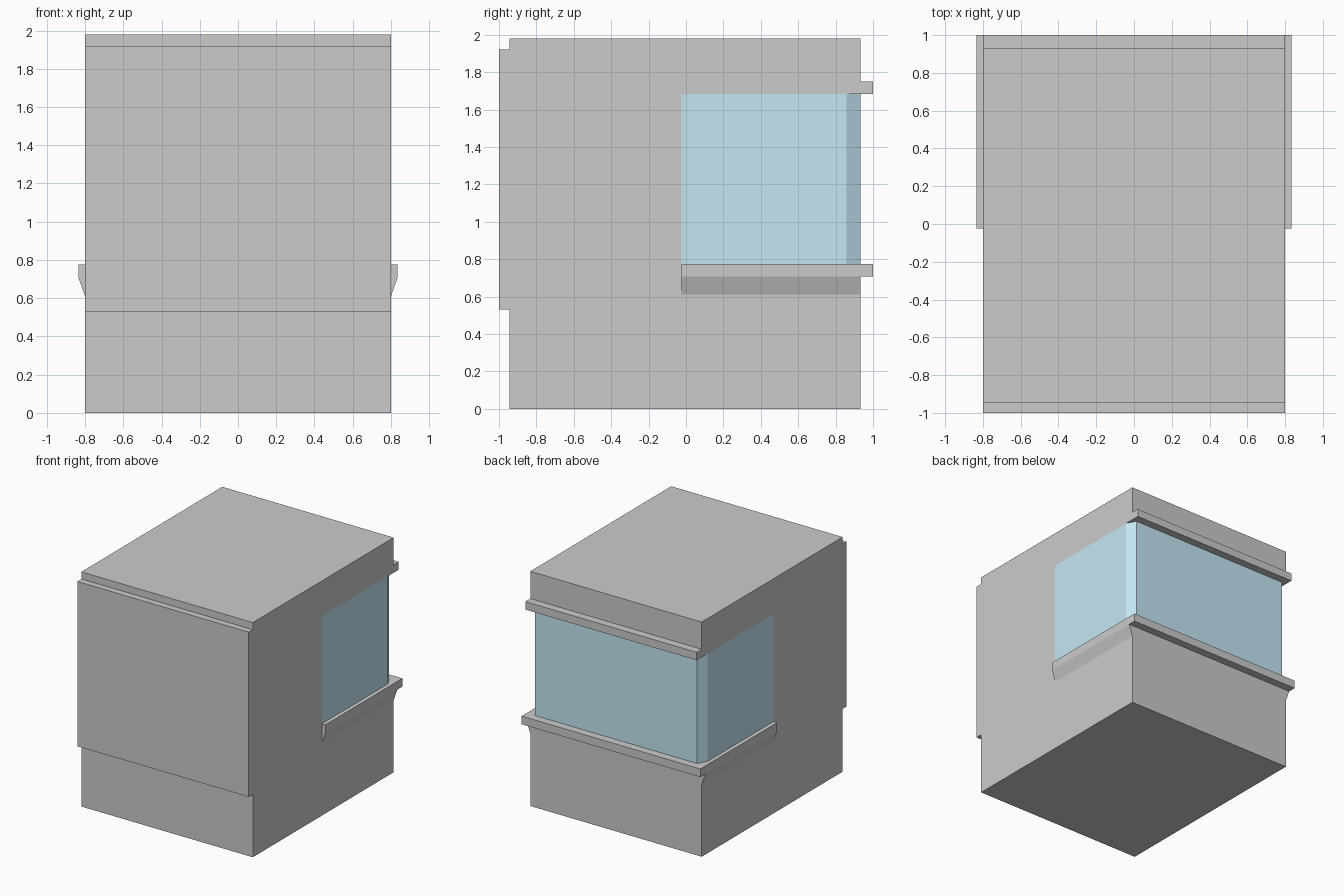
import bpy
import bmesh
from mathutils import Vector

if "Cube" in bpy.data.objects:
    bpy.data.objects.remove(bpy.data.objects["Cube"])


def prism(name, profile, place, start, end, material=None):
    """Extrude a closed 2D profile between two positions along the third axis."""
    bm = bmesh.new()
    face = bm.faces.new([bm.verts.new(place(a, b, start)) for a, b in profile])
    offset = Vector(place(0, 0, end)) - Vector(place(0, 0, start))
    ext = bmesh.ops.extrude_face_region(bm, geom=[face], use_keep_orig=True)
    moved = [g for g in ext["geom"] if isinstance(g, bmesh.types.BMVert)]
    bmesh.ops.translate(bm, verts=moved, vec=offset)
    bmesh.ops.recalc_face_normals(bm, faces=bm.faces[:])
    mesh = bpy.data.meshes.new(name)
    bm.to_mesh(mesh)
    bm.free()
    obj = bpy.data.objects.new(name, mesh)
    bpy.context.collection.objects.link(obj)
    if material:
        mesh.materials.append(material)
    return obj


def along_x(y, z, x):
    return (x, y, z)


def along_y(x, z, y):
    return (x, y, z)


def along_z(x, y, z):
    return (x, y, z)


HALF = 0.80                        # half width of the building
BACK, LEDGE_BACK = 0.933, 1.0
WIN_FRONT, WIN_LOW, WIN_HIGH = -0.025, 0.775, 1.683

# Main body: side profile with raised front panel, window notch and upper back ledge
body_profile = [
    (-0.945, 0), (BACK, 0), (BACK, WIN_LOW), (WIN_FRONT, WIN_LOW),
    (WIN_FRONT, WIN_HIGH), (LEDGE_BACK, WIN_HIGH), (LEDGE_BACK, 1.75),
    (BACK, 1.75), (BACK, 1.98), (-0.945, 1.98), (-0.945, 1.92),
    (-1.0, 1.92), (-1.0, 0.53), (-0.945, 0.53),
]
prism("building_body", body_profile, along_x, -HALF, HALF)

# Wrap-around window with slanted back corners
glass = bpy.data.materials.new("window_glass")
glass.diffuse_color = (0.55, 0.80, 0.90, 1)
glass.use_nodes = True
glass.node_tree.nodes["Principled BSDF"].inputs["Base Color"].default_value = glass.diffuse_color
glass_plan = [
    (-HALF, WIN_FRONT), (HALF, WIN_FRONT), (HALF, 0.857),
    (0.757, BACK), (-0.757, BACK), (-HALF, 0.857),
]
prism("wraparound_window", glass_plan, along_z, WIN_LOW, WIN_HIGH, glass)

# Window sill: straight across the back, with a sloped underside along each side
SILL_OUT, SILL_LOW = 0.834, 0.706
prism("back_sill", [(BACK, SILL_LOW), (LEDGE_BACK, SILL_LOW),
                    (LEDGE_BACK, WIN_LOW), (BACK, WIN_LOW)],
      along_x, -SILL_OUT, SILL_OUT)
sill_profile = [(HALF, 0.61), (SILL_OUT, SILL_LOW), (SILL_OUT, WIN_LOW), (HALF, WIN_LOW)]
side_sill = prism("side_sills", sill_profile, along_y, WIN_FRONT, BACK)
side_sill.modifiers.new("mirror", "MIRROR").use_axis = (True, False, False)
